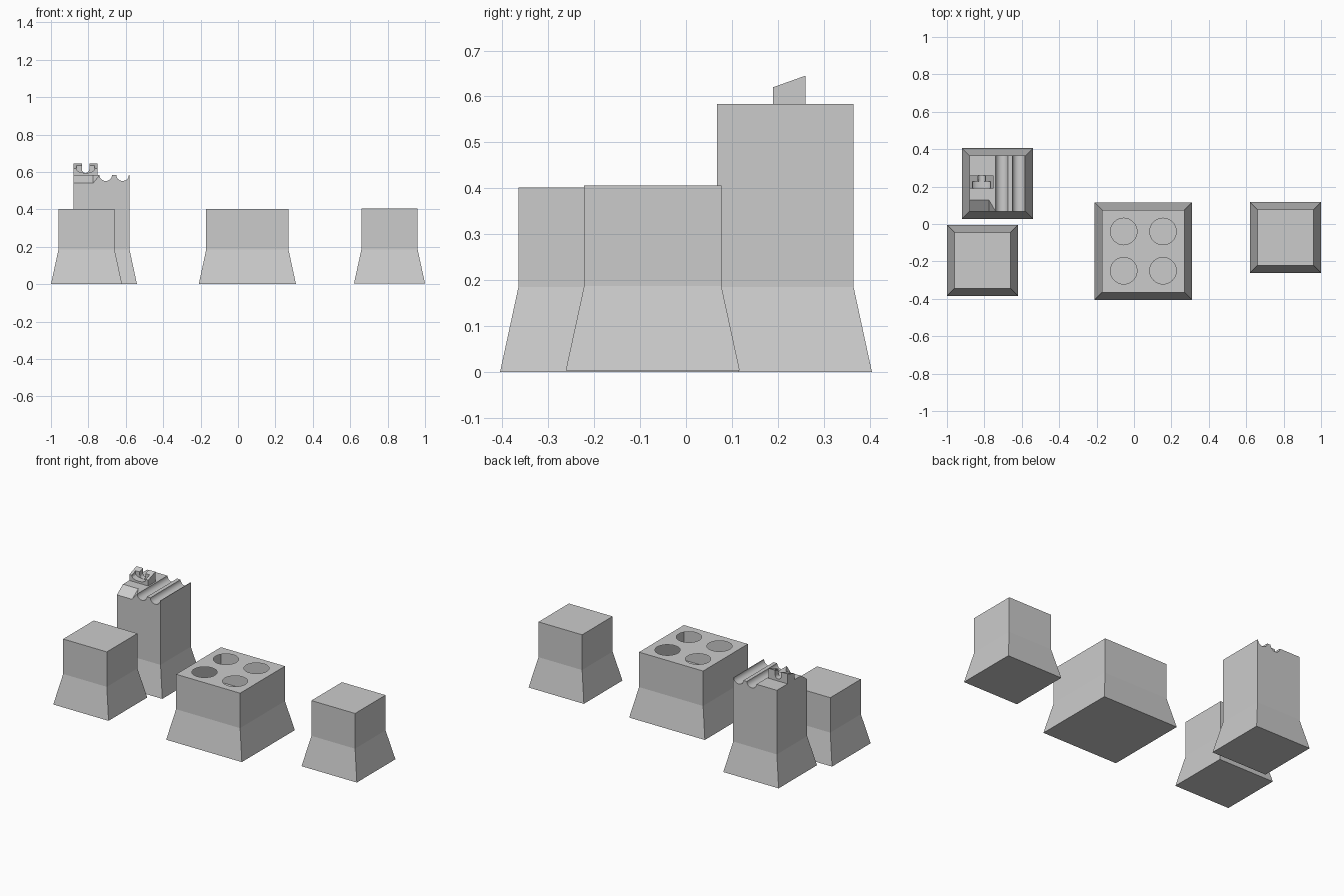
import bpy, bmesh, math
from mathutils import Vector

if "Cube" in bpy.data.objects:
    bpy.data.objects.remove(bpy.data.objects["Cube"])


def finish(name, bm):
    bmesh.ops.recalc_face_normals(bm, faces=bm.faces)
    mesh = bpy.data.meshes.new(name)
    bm.to_mesh(mesh)
    bm.free()
    ob = bpy.data.objects.new(name, mesh)
    bpy.context.collection.objects.link(ob)
    return ob


def prism(bm, profile, y0, y1):
    """Extrude an (x, z) outline from y0 to y1."""
    face = bm.faces.new([bm.verts.new((x, y0, z)) for x, z in profile])
    ext = bmesh.ops.extrude_face_region(bm, geom=[face], use_keep_orig=True)
    verts = [g for g in ext["geom"] if isinstance(g, bmesh.types.BMVert)]
    bmesh.ops.translate(bm, verts=verts, vec=(0, y1 - y0, 0))
    bmesh.ops.recalc_face_normals(bm, faces=bm.faces)


def block(profile, y0, y1, bottom=0.0, flare=0.04):
    """Upright body with a flared skirt drawn out of its underside."""
    bm = bmesh.new()
    prism(bm, profile, y0, y1)
    under = min(bm.faces, key=lambda f: f.calc_center_median().z)
    mid = under.calc_center_median()
    ext = bmesh.ops.extrude_face_region(bm, geom=[under])
    for v in [g for g in ext["geom"] if isinstance(g, bmesh.types.BMVert)]:
        v.co.x += math.copysign(flare, v.co.x - mid.x)
        v.co.y += math.copysign(flare, v.co.y - mid.y)
        v.co.z = bottom
    return bm


def rect(x0, x1, z0, z1):
    return [(x0, z0), (x1, z0), (x1, z1), (x0, z1)]


def scoop(cx, cz, rx, rz, n=14):
    """Half-round hollow, listed from right to left."""
    return [(cx + rx * math.cos(math.pi * i / n), cz - rz * math.sin(math.pi * i / n))
            for i in range(n + 1)]


# Plain blocks
finish("front_left_block", block(rect(-0.96, -0.66, 0.185, 0.402), -0.345, -0.045))
finish("right_block", block(rect(0.66, 0.96, 0.187, 0.406), -0.222, 0.077, 0.003))

# Hollow wide block with four round openings in the lid
bm = block(rect(-0.17, 0.27, 0.185, 0.402), -0.365, 0.075)
lid = max(bm.faces, key=lambda f: f.calc_center_median().z)
edges = list(lid.edges)
bmesh.ops.delete(bm, geom=[lid], context='FACES_ONLY')
for cx in (-0.055, 0.155):
    for cy in (-0.25, -0.04):
        ring = [bm.verts.new((cx + 0.071 * math.cos(math.tau * i / 40),
                              cy + 0.071 * math.sin(math.tau * i / 40), 0.402))
                for i in range(40)]
        edges += [bm.edges.new((ring[i], ring[i - 1])) for i in range(40)]
bmesh.ops.triangle_fill(bm, use_beauty=True, edges=edges, normal=(0, 0, 1))
finish("holed_block", bm)

# Tall block with two half-round grooves along its top
TOP = 0.583
profile = ([(-0.88, 0.185), (-0.58, 0.185), (-0.58, TOP)]
           + scoop(-0.617, TOP, 0.033, 0.031) + scoop(-0.707, TOP, 0.033, 0.031)
           + [(-0.88, TOP)])
tall = finish("tall_block", block(profile, 0.068, 0.365))

# Wedge that cuts the sloped corner at the front of the tall block
p1, p2, p3 = (Vector(p) for p in ((-0.775, 0.068, 0.54), (-0.74, 0.068, TOP),
                                  (-0.775, 0.128, TOP)))
a = p1 - 0.5 * (p3 - p1)
corners = [a, p1 + 1.5 * (p3 - p1), a + 3 * (p2 - p1)]
bm = bmesh.new()
for c in corners:
    bm.verts.new(c)
    bm.verts.new((-0.95, c.y, c.z))
bmesh.ops.convex_hull(bm, input=bm.verts)
cutter = finish("corner_cutter", bm)
cutter.hide_render = True
cutter.hide_viewport = True
cut = tall.modifiers.new("corner_cut", 'BOOLEAN')
cut.operation = 'DIFFERENCE'
cut.solver = 'EXACT'
cut.object = cutter

# Clip on the tall block: wide channel in front, narrow slot behind, sloped top
for name, half, y0, y1 in (("clip_front", 0.048, 0.19, 0.228),
                           ("clip_back", 0.02, 0.228, 0.26)):
    outline = ([(-0.88, TOP), (-0.75, TOP), (-0.75, 1), (-0.815 + half, 1)]
               + scoop(-0.815, 0.615, half, 0.02, 10)
               + [(-0.815 - half, 1), (-0.88, 1)])
    bm = bmesh.new()
    prism(bm, outline, y0, y1)
    for v in bm.verts:
        if v.co.z > 0.9:
            v.co.z = 0.62 + (v.co.y - 0.19) * 0.357
    finish(name, bm)

# Smooth the curved hollows, keep every hard edge
for ob in bpy.context.collection.objects:
    if not ob.hide_render:
        bpy.ops.object.select_all(action='DESELECT')
        ob.select_set(True)
        bpy.context.view_layer.objects.active = ob
        bpy.ops.object.shade_smooth_by_angle(angle=math.radians(20))
